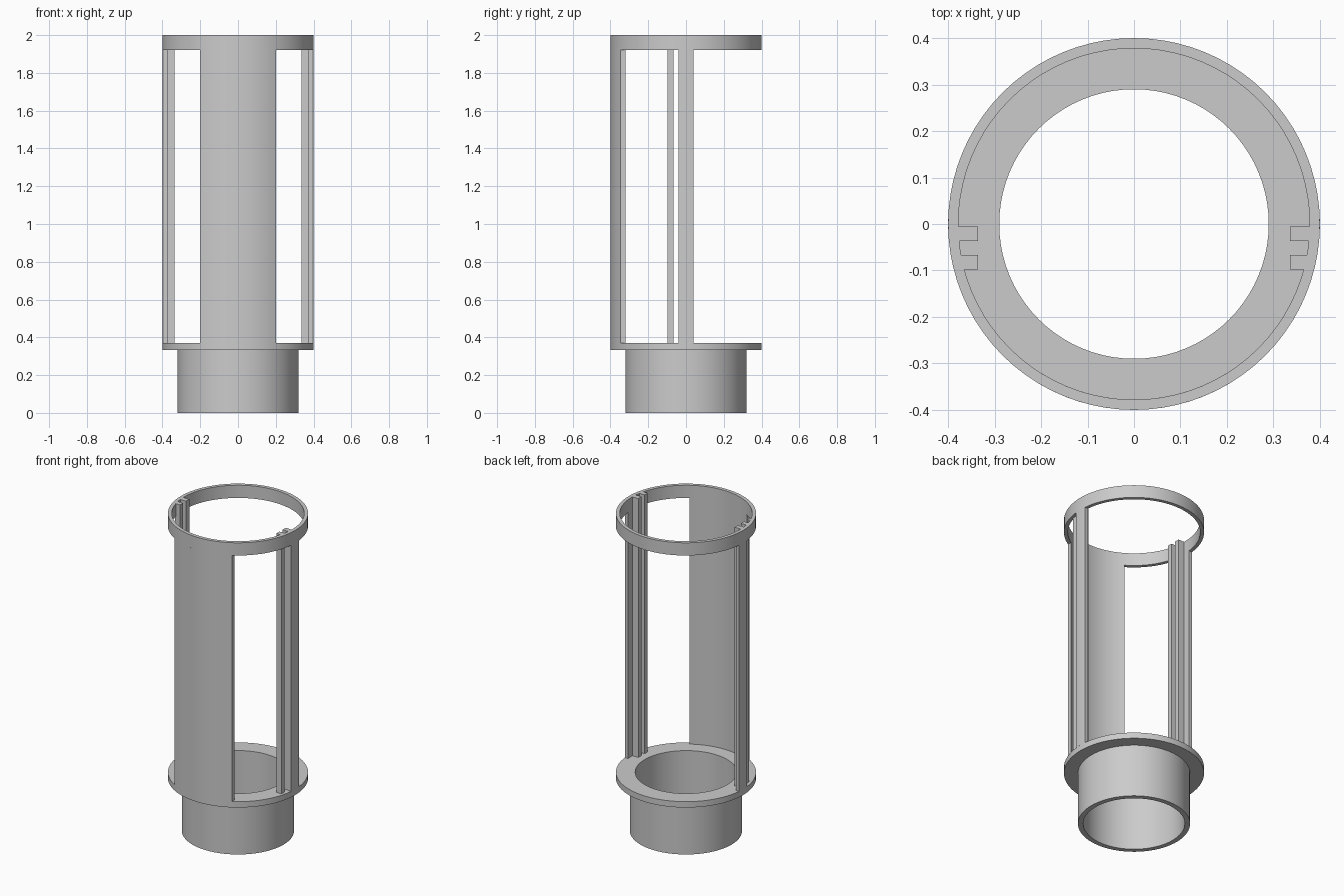
import bpy, bmesh, math

cube = bpy.data.objects.get("Cube")
if cube:
    bpy.data.objects.remove(cube, do_unlink=True)

grey = bpy.data.materials.new("plain_grey")
grey.use_nodes = True
colour = (0.6, 0.6, 0.6, 1)
grey.diffuse_color = colour
grey.node_tree.nodes["Principled BSDF"].inputs["Base Color"].default_value = colour

SEGMENTS = 80
OUTER, INNER = 0.40, 0.378
COLLAR_OUTER, BORE = 0.32, 0.29
FLANGE_Z, FLOOR_Z, RING_Z, TOP_Z = 0.333, 0.37, 1.92, 2.0


def finish(name, bm):
    bmesh.ops.recalc_face_normals(bm, faces=bm.faces)
    mesh = bpy.data.meshes.new(name)
    bm.to_mesh(mesh)
    bm.free()
    mesh.materials.append(grey)
    obj = bpy.data.objects.new(name, mesh)
    bpy.context.collection.objects.link(obj)
    bpy.ops.object.select_all(action="DESELECT")
    obj.select_set(True)
    bpy.context.view_layer.objects.active = obj
    bpy.ops.object.shade_smooth_by_angle(angle=math.radians(30))
    return obj


def sweep(bm, sections, closed):
    """Skin a row of equal cross-sections, capping the ends when open."""
    rows = [[bm.verts.new(p) for p in s] for s in sections]
    pairs = list(zip(rows, rows[1:]))
    if closed:
        pairs.append((rows[-1], rows[0]))
    else:
        bm.faces.new(rows[0])
        bm.faces.new(rows[-1])
    for a, b in pairs:
        for i in range(len(a)):
            j = (i + 1) % len(a)
            bm.faces.new((a[i], a[j], b[j], b[i]))


def lathe(name, profile):
    """Turn a closed (radius, z) profile around the z axis."""
    bm = bmesh.new()
    angles = [math.tau * i / SEGMENTS for i in range(SEGMENTS)]
    sweep(bm, [[(r * math.cos(a), r * math.sin(a), z) for r, z in profile]
               for a in angles], True)
    return finish(name, bm)


def curved_wall(name, centre, half_width, steps):
    """Upright slice of the tube wall with parallel side cuts."""
    profile = [(INNER, FLOOR_Z), (OUTER, FLOOR_Z), (OUTER, RING_Z), (INNER, RING_Z)]
    sections = []
    for i in range(steps + 1):
        t = 2 * i / steps - 1
        section = []
        for r, z in profile:
            a = centre + t * math.asin(half_width / r)
            section.append((r * math.cos(a), r * math.sin(a), z))
        sections.append(section)
    bm = bmesh.new()
    sweep(bm, sections, False)
    return finish(name, bm)


def bar(name, x0, x1, y0, y1):
    bm = bmesh.new()
    sweep(bm, [[(x0, y0, z), (x1, y0, z), (x1, y1, z), (x0, y1, z)]
               for z in (FLOOR_Z, TOP_Z)], False)
    return finish(name, bm)


# Socket collar with its flange, and the ring at the top
lathe("collar_and_flange", [(BORE, 0), (COLLAR_OUTER, 0), (COLLAR_OUTER, FLANGE_Z),
                            (OUTER, FLANGE_Z), (OUTER, FLOOR_Z), (BORE, FLOOR_Z)])
lathe("top_ring", [(INNER, RING_Z), (OUTER, RING_Z), (OUTER, TOP_Z), (INNER, TOP_Z)])

# Broad panel at the front
curved_wall("front_panel", -math.pi / 2, 0.2, 14)

# Side posts, each with two rails that form a slide channel
for side, sign, angle in (("left", 1, 0), ("right", -1, math.pi)):
    curved_wall(side + "_post", angle, 0.04, 4)
    bar(side + "_rear_rail", sign * 0.336, sign * 0.379, -0.037, -0.005)
    bar(side + "_front_rail", sign * 0.336, sign * 0.372, -0.098, -0.067)
